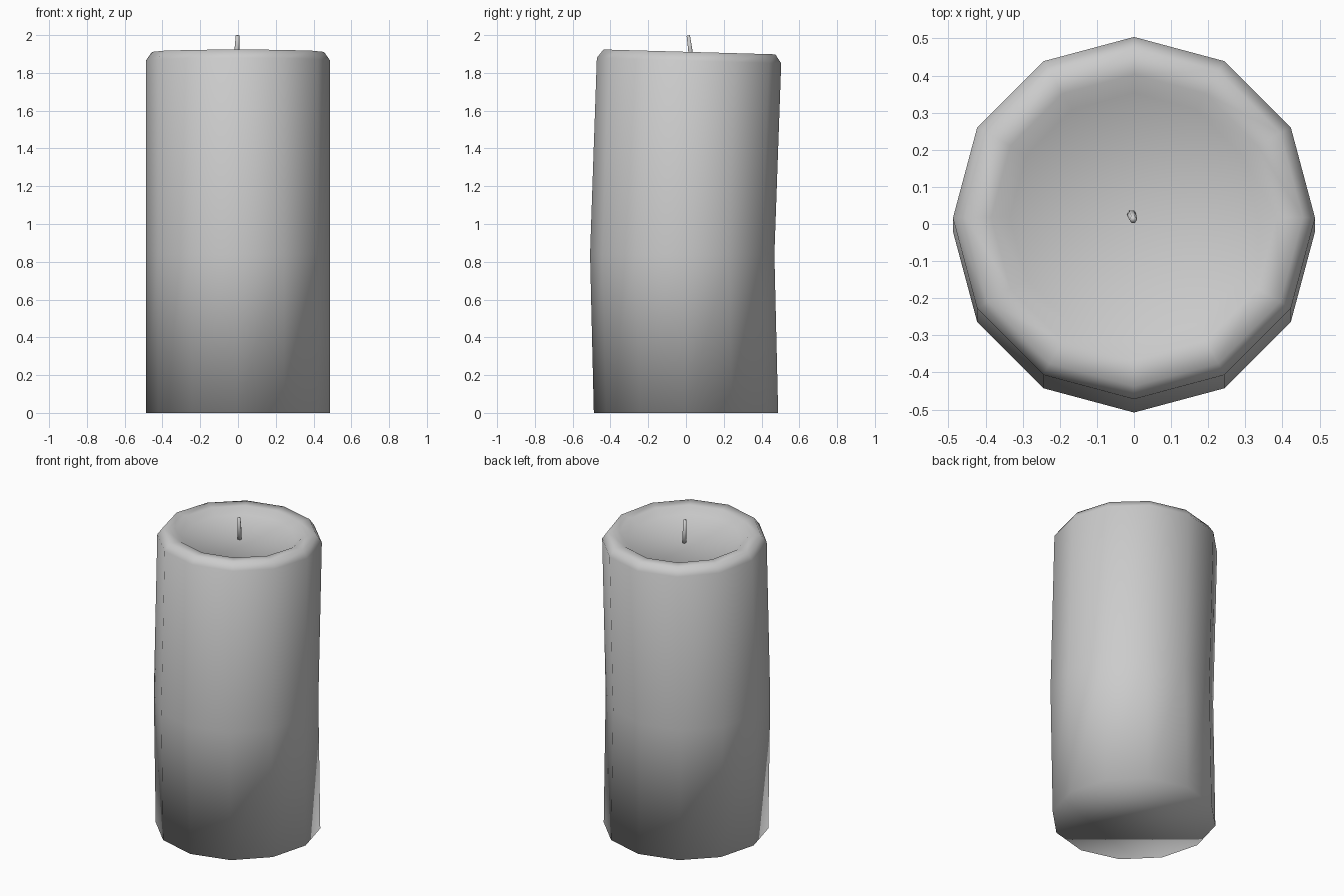
import bpy, bmesh
from math import sin, cos, pi

if "Cube" in bpy.data.objects:
    bpy.data.objects.remove(bpy.data.objects["Cube"])


def tube(name, rings, sides, tip=None):
    """Loft rings (x, y, z, radius, tilt) and close both ends; tip = optional centre point."""
    bm = bmesh.new()
    loops = []
    for x, y, z, r, tilt in rings:
        loop = []
        for i in range(sides):
            a = 2 * pi * i / sides
            dy = r * sin(a)
            loop.append(bm.verts.new((x + r * cos(a), y + dy, z - tilt * dy)))
        loops.append(loop)
    for lo, hi in zip(loops, loops[1:]):
        for i in range(sides):
            j = (i + 1) % sides
            bm.faces.new((lo[i], lo[j], hi[j], hi[i]))
    bm.faces.new(loops[0][::-1])
    if tip:
        c = bm.verts.new(tip)
        for i in range(sides):
            bm.faces.new((loops[-1][i], loops[-1][(i + 1) % sides], c))
    else:
        bm.faces.new(loops[-1])
    for f in bm.faces:
        f.smooth = True
    me = bpy.data.meshes.new(name)
    bm.to_mesh(me)
    bm.free()
    ob = bpy.data.objects.new(name, me)
    bpy.context.collection.objects.link(ob)
    return ob


# Wax body: slightly bent twelve-sided pillar with rounded rim and melted hollow
tube("candle_body", [
    (0, 0.0, 0.0, 0.488, 0),
    (0, -0.02, 0.84, 0.488, 0),
    (0, 0.016, 1.865, 0.488, 0.03),
    (0, 0.018, 1.911, 0.455, 0.028),
    (0, 0.018, 1.908, 0.385, 0.028),
    (0, 0.018, 1.872, 0.335, 0.028),
], 12, tip=(0, 0.02, 1.855))

# Wick: thin, leaning a little to the front
tube("wick", [
    (-0.006, 0.026, 1.84, 0.013, 0),
    (-0.006, 0.023, 1.92, 0.013, 0),
    (-0.002, 0.012, 1.998, 0.010, -0.2),
], 6)
